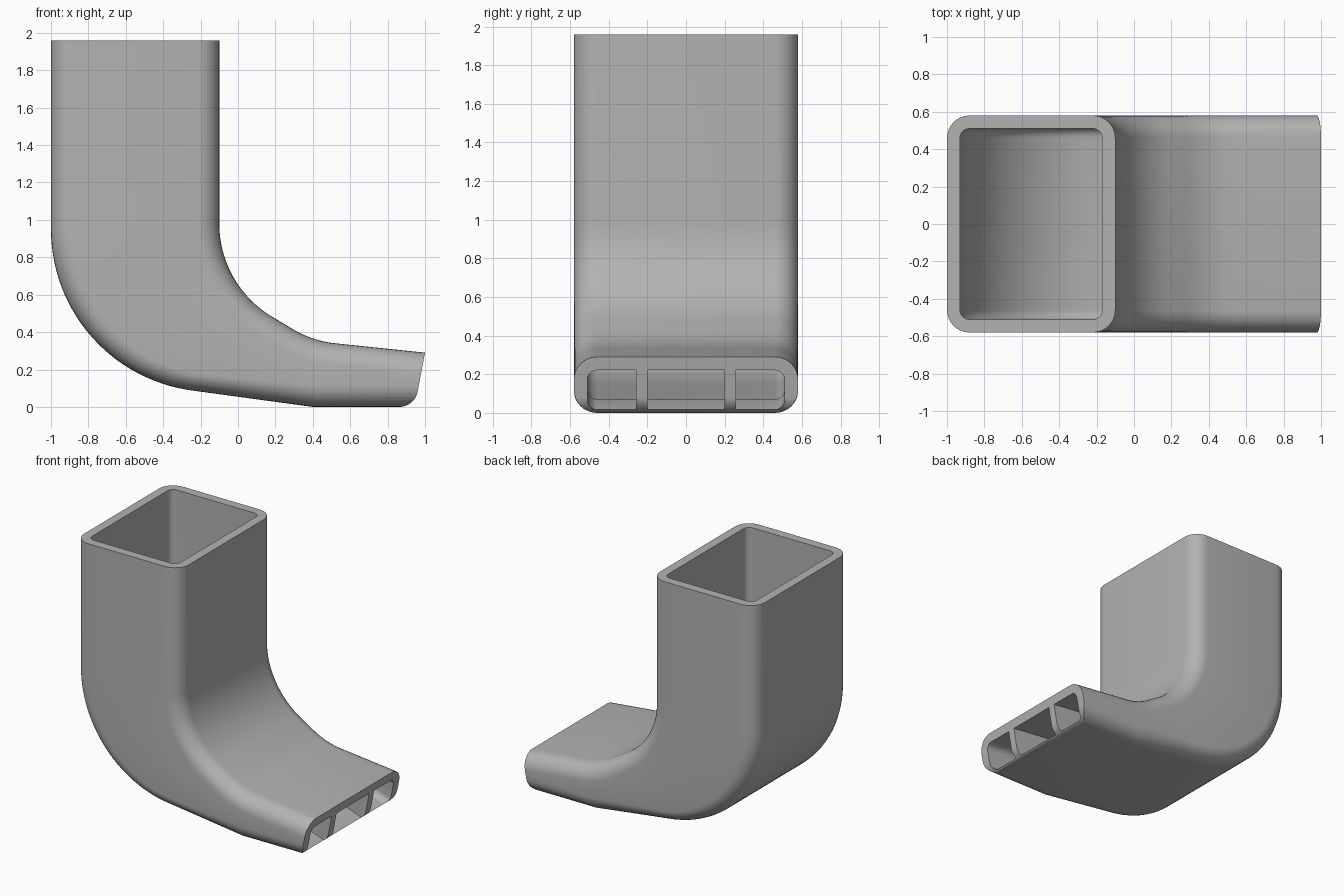
import bpy, bmesh
from math import sin, cos, radians, pi
from mathutils import Vector

if "Cube" in bpy.data.objects:
    bpy.data.objects.remove(bpy.data.objects["Cube"])

WALL = 0.07
HALF_WIDTH = 0.58
HEIGHT = 1.96

grey = bpy.data.materials.new("plain grey")
grey.use_nodes = True
colour = (0.45, 0.45, 0.45, 1)
grey.diffuse_color = colour
grey.node_tree.nodes["Principled BSDF"].inputs["Base Color"].default_value = colour


def arc(cx, cz, r, a0, a1, n):
    """Points of an arc in the side plane, angles in degrees."""
    angles = [radians(a0 + (a1 - a0) * i / n) for i in range(n + 1)]
    return [Vector((cx + r * cos(a), cz + r * sin(a))) for a in angles]


def finish(bm, name):
    bmesh.ops.recalc_face_normals(bm, faces=bm.faces)
    mesh = bpy.data.meshes.new(name)
    bm.to_mesh(mesh)
    bm.free()
    mesh.materials.append(grey)
    obj = bpy.data.objects.new(name, mesh)
    bpy.context.collection.objects.link(obj)
    return obj


def extrude_profile(name, points, y0, y1):
    """Side profile pulled across the width."""
    bm = bmesh.new()
    face = bm.faces.new([bm.verts.new((x, y0, z)) for x, z in points])
    new = bmesh.ops.extrude_face_region(bm, geom=[face])["geom"]
    verts = [v for v in new if isinstance(v, bmesh.types.BMVert)]
    bmesh.ops.translate(bm, verts=verts, vec=(0, y1 - y0, 0))
    return finish(bm, name)


def section(a, b, half, r, steps=8):
    """Rounded rectangle standing between side-plane points a and b."""
    d = b - a
    size = d.length
    ring = []
    corners = [(half - r, size - r), (r - half, size - r), (r - half, r), (half - r, r)]
    for k, (cy, cu) in enumerate(corners):
        for i in range(steps + 1):
            t = pi / 2 * (k + i / steps)
            p = a + d * ((cu + r * sin(t)) / size)
            ring.append((p.x, cy + r * cos(t), p.y))
    return ring


def loft(name, stations, half, r):
    bm = bmesh.new()
    rings = [[bm.verts.new(p) for p in section(a, b, half, r)] for a, b in stations]
    for low, high in zip(rings, rings[1:]):
        for i in range(len(low)):
            j = (i + 1) % len(low)
            bm.faces.new((low[i], low[j], high[j], high[i]))
    bm.faces.new(rings[0])
    bm.faces.new(rings[-1])
    return finish(bm, name)


def path(t, top):
    """Stations of the bent duct, moved inward by t."""
    heel = arc(-0.13, 0.95, 0.87 - t, 180, 263, 28)
    throat = arc(0.48, 0.98, 0.58 + t, 180, 238, 28)
    flare = arc(0.579, 0.897, 0.56 + t, 238, 264, 10)
    toe = Vector((0.4, t))
    sole = [heel[-1].lerp(toe, 0.35 + 0.65 * i / 10) for i in range(11)]
    start = [(Vector((-1 + t, top)), Vector((-0.1 - t, top)))]
    return start + list(zip(heel, throat)) + list(zip(sole, flare))


def combine(obj, other, operation):
    mod = obj.modifiers.new(operation, "BOOLEAN")
    mod.operation = operation
    mod.solver = "EXACT"
    mod.object = other
    bpy.context.view_layer.objects.active = obj
    bpy.ops.object.modifier_apply(modifier=mod.name)
    bpy.data.objects.remove(other)


# Outer shell, longer than needed at the mouth
shell = path(0, HEIGHT) + [(Vector((1.02, 0)), Vector((1.06, 0.284)))]
duct = loft("duct", shell, HALF_WIDTH, 0.12)

# Hollow, with the floor dropping away just behind the lip
hollow = path(WALL, HEIGHT + 0.1) + [
    (Vector((0.78, WALL)), Vector((0.82, 0.239))),
    (Vector((0.92, 0.017)), Vector((0.96, 0.224))),
    (Vector((1.15, 0.017)), Vector((1.19, 0.2))),
]
combine(duct, loft("hollow", hollow, HALF_WIDTH - WALL, 0.05), "DIFFERENCE")

# Two upright vanes dividing the mouth
vane = [(0.45, 0.04), (0.8, 0.04), (0.9, 0.008), (1.04, 0.008), (1.04, 0.255), (0.45, 0.31)]
for side in (-1, 1):
    y = side * 0.23
    combine(duct, extrude_profile("vane", vane, y - 0.03, y + 0.03), "UNION")

# Slanted mouth with a rounded lower lip
lip = [tuple(p) for p in arc(0.862, 0.1, 0.1, 270, 349, 12)]
trim = [(0.862, -0.1)] + lip + [(1.03, 0.45), (1.4, 0.45), (1.4, -0.1)]
combine(duct, extrude_profile("mouth_trim", trim, -1, 1), "DIFFERENCE")

# Soft bends, crisp rims
bpy.ops.object.select_all(action="DESELECT")
duct.select_set(True)
bpy.context.view_layer.objects.active = duct
bpy.ops.object.shade_smooth_by_angle(angle=radians(30))
